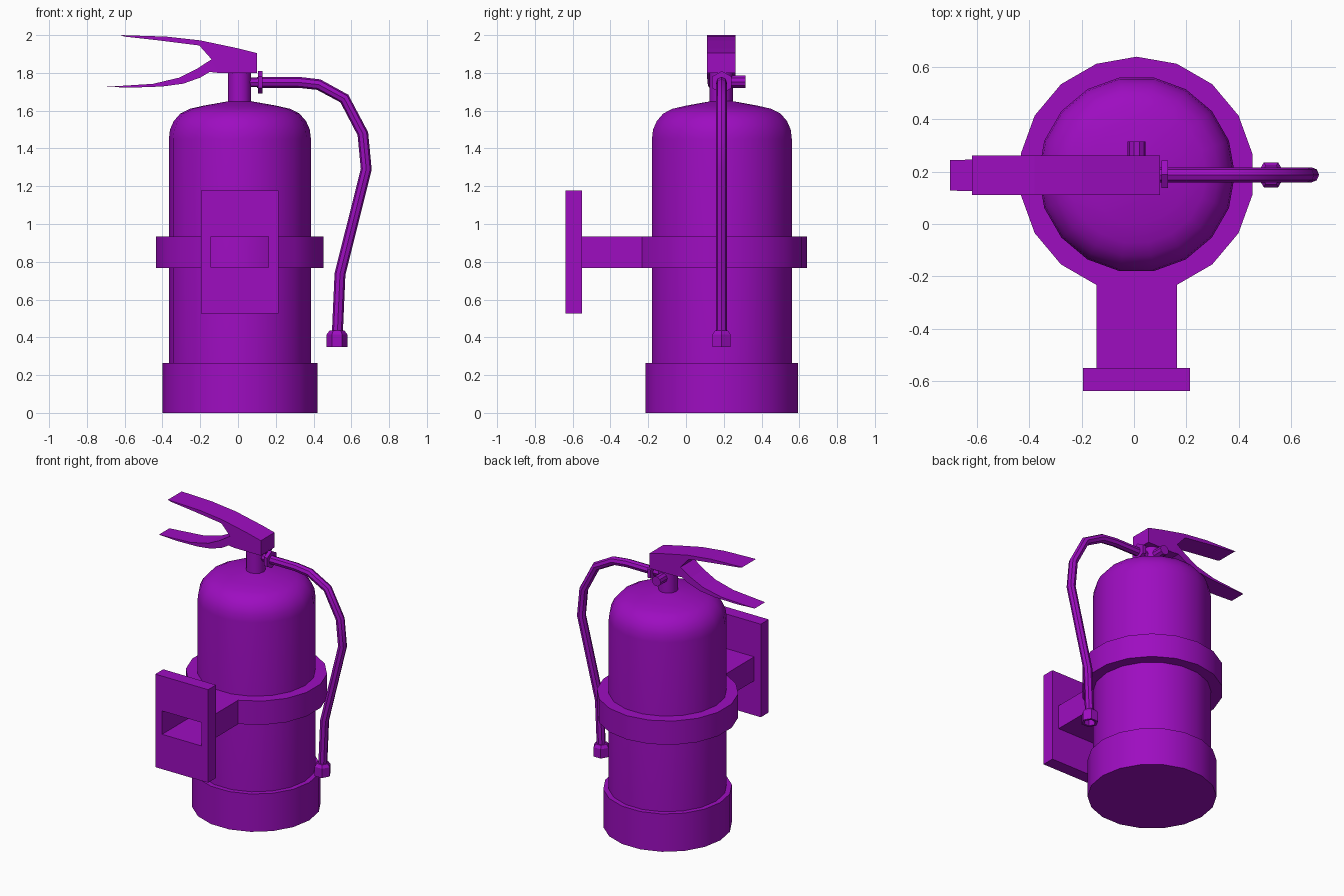
import bpy, bmesh, math
from mathutils import Matrix, Vector

cube = bpy.data.objects.get("Cube")
if cube:
    bpy.data.objects.remove(cube, do_unlink=True)

CX, CY = 0.01, 0.19   # axis of the cylinder

purple = bpy.data.materials.new("purple")
purple.use_nodes = True
purple.diffuse_color = (0.34, 0.004, 0.53, 1)
purple.node_tree.nodes["Principled BSDF"].inputs["Base Color"].default_value = purple.diffuse_color


def smooth(obj):
    bpy.ops.object.select_all(action='DESELECT')
    obj.select_set(True)
    bpy.context.view_layer.objects.active = obj
    bpy.ops.object.shade_smooth_by_angle(angle=math.radians(35))


def finish(name, bm, is_smooth=False):
    bmesh.ops.recalc_face_normals(bm, faces=bm.faces)
    mesh = bpy.data.meshes.new(name)
    bm.to_mesh(mesh)
    bm.free()
    mesh.materials.append(purple)
    obj = bpy.data.objects.new(name, mesh)
    bpy.context.collection.objects.link(obj)
    if is_smooth:
        smooth(obj)
    return obj


def bridge(bm, loops):
    """Join successive closed loops of vertices with quads."""
    for a, b in zip(loops, loops[1:]):
        n = len(a)
        for i in range(n):
            j = (i + 1) % n
            bm.faces.new((a[i], a[j], b[j], b[i]))


def turned(profile, sides, start=0.0, caps=True):
    """Revolve (radius, height) points around z."""
    bm = bmesh.new()
    loops = []
    for r, z in profile:
        angles = [math.radians(start) + math.tau * i / sides for i in range(sides)]
        loops.append([bm.verts.new((r * math.cos(a), r * math.sin(a), z)) for a in angles])
    bridge(bm, loops)
    if caps:
        bm.faces.new(loops[0])
        bm.faces.new(loops[-1])
    return bm


def place(bm, location, axis=(0, 0, 1)):
    turn = Vector((0, 0, 1)).rotation_difference(Vector(axis)).to_matrix().to_4x4()
    bmesh.ops.transform(bm, matrix=Matrix.Translation(location) @ turn, verts=bm.verts)
    return bm


def slab(name, outline, half_width):
    """Extrude a side outline (x, z) across y; half_width depends on x."""
    bm = bmesh.new()
    sides = [[bm.verts.new((x, 0.186 + s * half_width(x), z)) for x, z in outline] for s in (-1, 1)]
    bridge(bm, sides)
    for side in sides:
        bm.faces.new(side)
    return finish(name, bm)


# Tank, base and neck
tank = [(0.376, 0.2), (0.376, 1.45), (0.37, 1.50), (0.35, 1.545), (0.315, 1.585),
        (0.265, 1.61), (0.19, 1.627), (0.06, 1.65)]
finish("tank", place(turned(tank, 18), (CX, CY, 0)), True)
finish("base", place(turned([(0.41, 0), (0.41, 0.265)], 18), (CX, CY, 0)), True)
finish("neck", place(turned([(0.062, 1.63), (0.062, 1.81)], 12), (0.008, 0.186, 0)), True)

# Strap around the tank, open at the front where the arm joins
strap = turned([(0.37, 0.768), (0.45, 0.768), (0.45, 0.935), (0.37, 0.935)], 18, 10, caps=False)
place(strap, (CX, CY, 0))
bmesh.ops.recalc_face_normals(strap, faces=strap.faces)
front = [f for f in strap.faces if abs(f.normal.y) > 0.9 and f.calc_center_median().y < -0.2]
bmesh.ops.delete(strap, geom=front, context='FACES')
finish("strap", strap, True)

# Hollow arm and wall plate in one skin
bm = bmesh.new()


def rectangle(y, half_x, half_z):
    return [bm.verts.new((CX + sx * half_x, y, 0.851 + sz * half_z))
            for sx, sz in ((-1, -1), (1, -1), (1, 1), (-1, 1))]


bridge(bm, [rectangle(*section) for section in (
    (-0.233, 0.154, 0.084), (-0.55, 0.154, 0.084), (-0.55, 0.205, 0.326),
    (-0.638, 0.205, 0.326), (-0.638, 0.152, 0.082), (-0.233, 0.152, 0.082))])
finish("wall_bracket", bm)

# Valve head with squeeze lever, and carrying handle below
lever = [(0.10, 1.80), (0.10, 1.905), (0.0, 1.93), (-0.2, 1.972), (-0.38, 1.992), (-0.62, 2.0),
         (-0.6, 1.992), (-0.42, 1.972), (-0.205, 1.945), (-0.14, 1.872), (-0.105, 1.80)]
slab("valve_lever", lever, lambda x: 0.076)
handle = [(-0.105, 1.80), (-0.14, 1.872), (-0.22, 1.82), (-0.31, 1.775), (-0.45, 1.742), (-0.703, 1.726),
          (-0.56, 1.722), (-0.40, 1.728), (-0.29, 1.743), (-0.2, 1.775), (-0.15, 1.805)]
slab("carry_handle", handle, lambda x: 0.076 + min(0, x + 0.14) * 0.032)

# Side plug, hose connector and collar
finish("side_plug", place(turned([(0.034, 0), (0.034, 0.12)], 10), (CX, 0.195, 1.753), (0, 1, 0)), True)
finish("hose_connector", place(turned([(0.026, 0), (0.026, 0.08)], 8), (0.05, 0.19, 1.75), (1, 0, 0)), True)
finish("hose_collar", place(turned([(0.06, 0), (0.06, 0.025)], 6), (0.105, 0.19, 1.75), (1, 0, 0)))

# Hose
path = [(0.1, 1.75), (0.32, 1.75), (0.427, 1.738), (0.563, 1.664), (0.661, 1.478),
        (0.679, 1.29), (0.54, 0.735), (0.525, 0.40)]
curve = bpy.data.curves.new("hose", 'CURVE')
curve.dimensions = '3D'
curve.bevel_depth = 0.029
curve.bevel_resolution = 2
spline = curve.splines.new('POLY')
spline.points.add(len(path) - 1)
for point, (x, z) in zip(spline.points, path):
    point.co = (x, 0.188, z, 1)
curve.materials.append(purple)
hose = bpy.data.objects.new("hose", curve)
bpy.context.collection.objects.link(hose)
bpy.ops.object.select_all(action='DESELECT')
hose.select_set(True)
bpy.context.view_layer.objects.active = hose
bpy.ops.object.convert(target='MESH')
smooth(hose)

# Hexagonal nozzle with a recessed mouth
nozzle = [(0.034, 0.39), (0.038, 0.35), (0.055, 0.35), (0.055, 0.415), (0.04, 0.435)]
finish("nozzle", place(turned(nozzle, 6), (0.524, 0.188, 0)))
